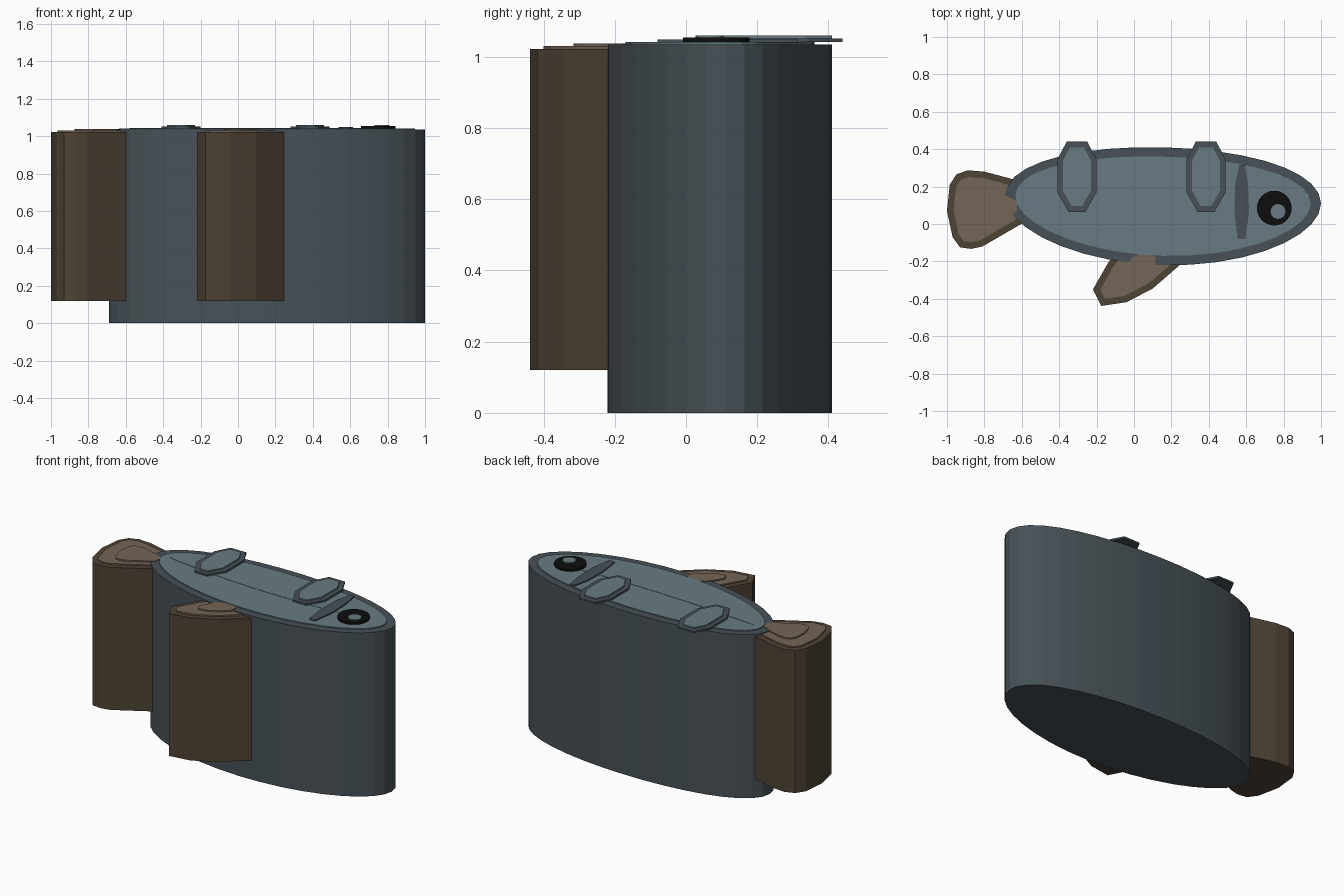
import bpy, bmesh, math
from mathutils import Vector

if "Cube" in bpy.data.objects:
    bpy.data.objects.remove(bpy.data.objects["Cube"])


def material(name, rgb):
    m = bpy.data.materials.new(name)
    lin = [(c / 255 / 12.92) if c < 11 else ((c / 255 + 0.055) / 1.055) ** 2.4 for c in rgb]
    m.diffuse_color = (*lin, 1)
    m.use_nodes = True
    m.node_tree.nodes["Principled BSDF"].inputs["Base Color"].default_value = m.diffuse_color
    return m


slate_dark = material("dark slate", (71, 81, 87))
slate_light = material("light slate", (104, 123, 130))
brown_dark = material("dark brown", (79, 67, 53))
brown_light = material("light brown", (117, 102, 87))
black = material("black", (13, 13, 13))


def prism(name, pts, z0, z1, mat):
    """Extrude a flat counter-clockwise outline from z0 to z1."""
    bm = bmesh.new()
    face = bm.faces.new([bm.verts.new((x, y, z0)) for x, y in pts])
    top = bmesh.ops.extrude_face_region(bm, geom=[face])["geom"]
    verts = [g for g in top if isinstance(g, bmesh.types.BMVert)]
    bmesh.ops.translate(bm, verts=verts, vec=(0, 0, z1 - z0))
    bmesh.ops.recalc_face_normals(bm, faces=bm.faces)
    me = bpy.data.meshes.new(name)
    bm.to_mesh(me)
    bm.free()
    me.materials.append(mat)
    ob = bpy.data.objects.new(name, me)
    bpy.context.collection.objects.link(ob)
    return ob


def oval(cx, cy, rx, ry, n=36, bend=0.0, tilt=0.0):
    pts = []
    for i in range(n):
        c, s = math.cos(i * math.tau / n), math.sin(i * math.tau / n)
        pts.append((cx + rx * c, cy + ry * s + bend * c * c + tilt * c))
    return pts


def inset(pts, d):
    """Move every side of a counter-clockwise outline inwards by d."""
    out = []
    for i, p in enumerate(pts):
        a, b, c = Vector(pts[i - 1]), Vector(p), Vector(pts[(i + 1) % len(pts)])
        e1, e2 = (b - a).normalized(), (c - b).normalized()
        n1, n2 = Vector((-e1.y, e1.x)), Vector((-e2.y, e2.x))
        out.append(tuple(b + (n1 + n2) * d / (1 + n1.dot(n2))))
    return out


def scaled(pts, k):
    cx = (min(p[0] for p in pts) + max(p[0] for p in pts)) / 2
    cy = (min(p[1] for p in pts) + max(p[1] for p in pts)) / 2
    return [(cx + (x - cx) * k, cy + (y - cy) * k) for x, y in pts]


# Body: tall oval column with a thin lighter cap and a narrow centre ridge
prism("body", oval(0.155, 0.095, 0.845, 0.315, 36, 0.035, -0.02), 0, 1.035, slate_dark)
prism("body_cap", oval(0.155, 0.095, 0.79, 0.265, 36, 0.035, -0.02), 1.035, 1.041, slate_light)
prism("body_ridge", oval(0.1, 0.095, 0.68, 0.012, 24, 0.035, -0.02), 1.041, 1.043, slate_light)

# Tail and belly fin: shorter columns with two stepped caps each
tail = [(-1.0, 0.07), (-0.97, -0.07), (-0.93, -0.125), (-0.87, -0.133), (-0.81, -0.12),
        (-0.62, -0.01), (-0.5, 0.06), (-0.5, 0.17), (-0.65, 0.24), (-0.8, 0.28),
        (-0.89, 0.287), (-0.95, 0.265), (-0.985, 0.21)]
fin = [(-0.22, -0.35), (-0.175, -0.438), (-0.04, -0.418), (0.1, -0.345), (0.25, -0.215),
       (0.26, -0.09), (0.1, -0.03), (-0.06, -0.1), (-0.14, -0.21)]
for name, pts, k in (("tail", tail, 0.5), ("belly_fin", fin, 0.4)):
    prism(name, pts, 0.12, 1.022, brown_dark)
    prism(name + "_cap", inset(pts, 0.035), 1.022, 1.03, brown_light)
    prism(name + "_inner_cap", scaled(pts, k), 1.03, 1.038, brown_light)

# Two back fins lying on top, overhanging the rear edge
for i, cx in enumerate((-0.305, 0.385)):
    right = [(0.045, -0.185), (0.105, -0.08), (0.105, 0.095), (0.055, 0.19)]
    pts = [(cx + x, 0.25 + y) for x, y in right + [(-x, y) for x, y in reversed(right)]]
    prism(f"back_fin_{i + 1}", pts, 1.041, 1.052, slate_dark)
    prism(f"back_fin_{i + 1}_cap", inset(pts, 0.03), 1.052, 1.06, slate_light)

# Gill bar
prism("gill", [(0.555, -0.08), (0.595, -0.08), (0.615, 0.06), (0.61, 0.21), (0.592, 0.315),
               (0.562, 0.315), (0.54, 0.21), (0.537, 0.06)], 1.041, 1.049, slate_dark)

# Eye with a highlight
prism("eye", oval(0.75, 0.085, 0.093, 0.093, 24), 1.041, 1.054, black)
prism("eye_highlight", oval(0.77, 0.067, 0.04, 0.04, 16), 1.054, 1.06, slate_light)
